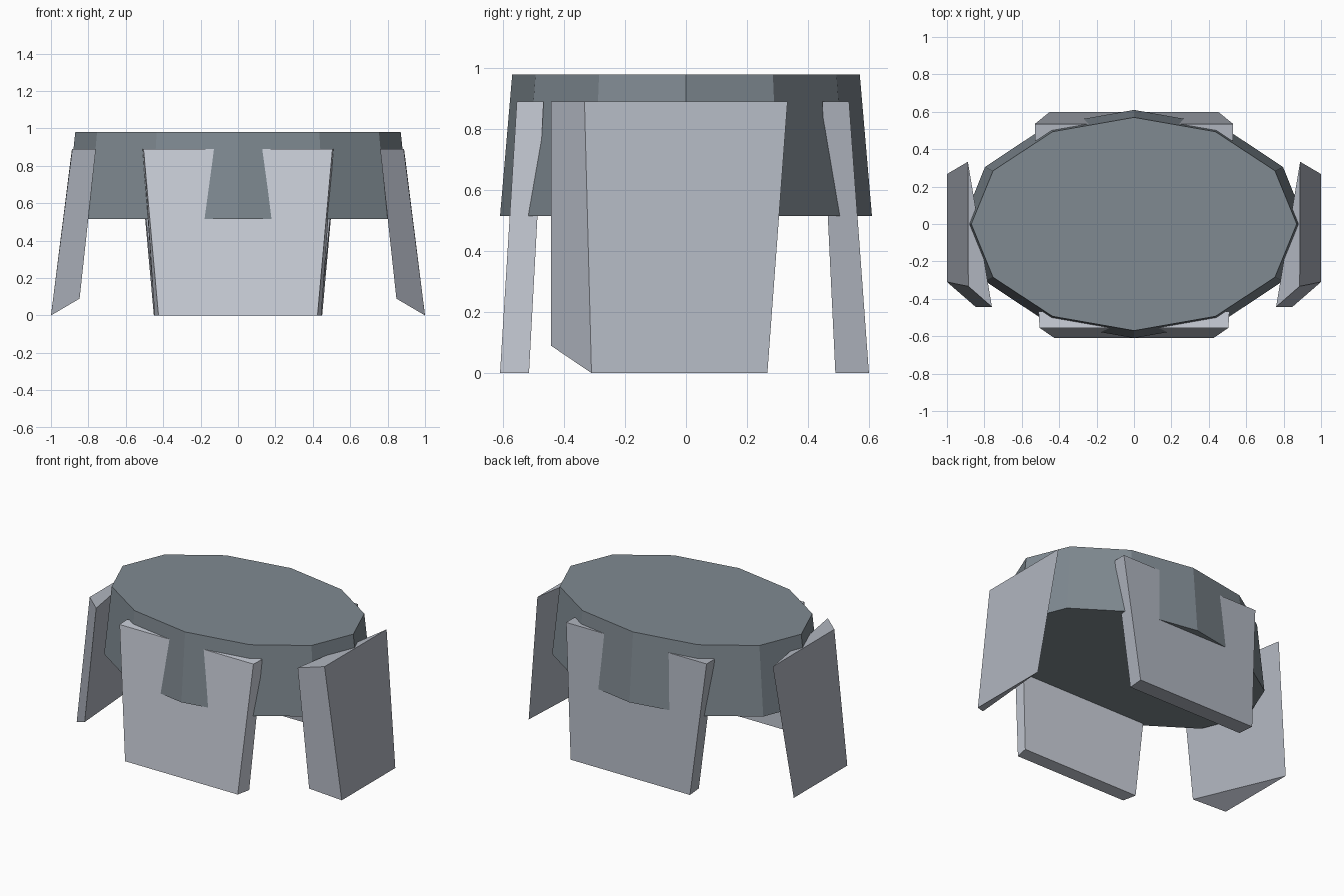
import bpy, bmesh
from math import cos, sin, pi

if "Cube" in bpy.data.objects:
    bpy.data.objects.remove(bpy.data.objects["Cube"], do_unlink=True)


def srgb(c):
    return c / 12.92 if c < 0.04 else ((c + 0.055) / 1.055) ** 2.4


def material(name, *rgb):
    color = (*map(srgb, rgb), 1)
    mat = bpy.data.materials.new(name)
    mat.use_nodes = True
    mat.diffuse_color = color
    mat.node_tree.nodes["Principled BSDF"].inputs["Base Color"].default_value = color
    return mat


def loft(name, bottom, top, mat):
    """Closed flat-faced solid between two matching loops of points."""
    bm = bmesh.new()
    low = [bm.verts.new(p) for p in bottom]
    high = [bm.verts.new(p) for p in top]
    bm.faces.new(low)
    bm.faces.new(high)
    for i in range(len(low)):
        j = (i + 1) % len(low)
        bm.faces.new((low[i], low[j], high[j], high[i]))
    bmesh.ops.recalc_face_normals(bm, faces=bm.faces)
    mesh = bpy.data.meshes.new(name)
    bm.to_mesh(mesh)
    bm.free()
    mesh.materials.append(mat)
    obj = bpy.data.objects.new(name, mesh)
    bpy.context.collection.objects.link(obj)
    return obj


def ellipse(rx, ry, z, sides=12):
    return [(rx * cos(2 * pi * i / sides), ry * sin(2 * pi * i / sides), z)
            for i in range(sides)]


def slab_loop(outer_x, inner_x, outer_y, inner_y, z):
    return [(-outer_x, outer_y, z), (outer_x, outer_y, z),
            (inner_x, inner_y, z), (-inner_x, inner_y, z)]


slate = material("slate grey", 0.50, 0.54, 0.57)
pale = material("pale grey", 0.80, 0.82, 0.86)
grey = material("mid grey", 0.69, 0.71, 0.75)

# Tapered twelve-sided body
loft("body", ellipse(0.92, 0.61, 0.515), ellipse(0.87, 0.57, 0.98), slate)

# Front and back hanging plates
loft("front_plate", slab_loop(0.425, 0.445, -0.61, -0.515, 0),
     slab_loop(0.505, 0.51, -0.555, -0.467, 0.89), pale)
loft("back_plate", slab_loop(0.45, 0.44, 0.60, 0.49, 0),
     slab_loop(0.53, 0.53, 0.535, 0.447, 0.89), grey)

# Wedge-shaped side plates, thick toward the front
for side, s in (("left", 1), ("right", -1)):
    loft(side + "_plate",
         [(s * 1.0, 0.267, 0), (s * 1.0, -0.31, 0), (s * 0.847, -0.443, 0.09)],
         [(s * 0.888, 0.333, 0.89), (s * 0.886, -0.333, 0.89), (s * 0.76, -0.443, 0.89)],
         grey)
